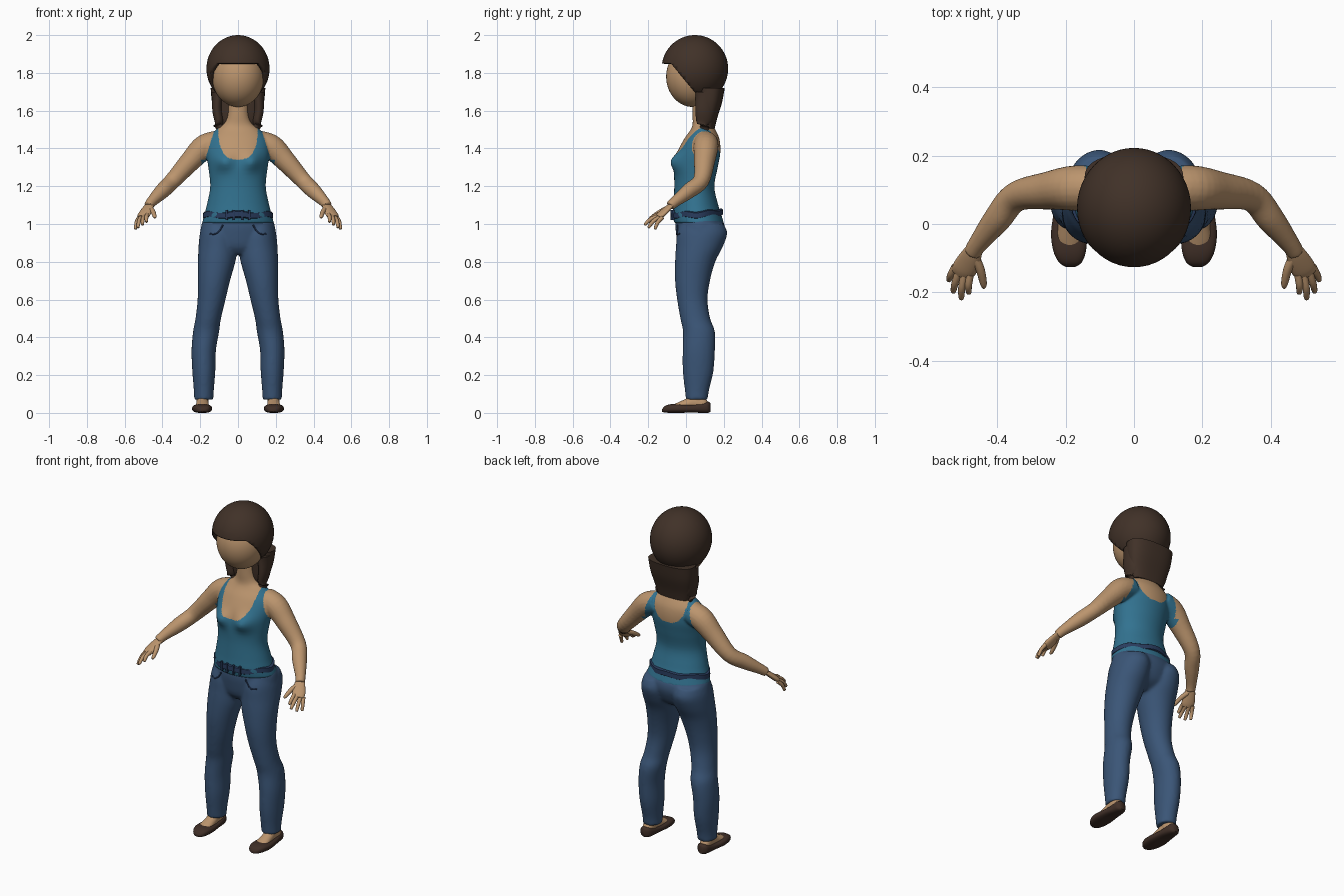
import bpy, bmesh, math
from mathutils import Vector

if "Cube" in bpy.data.objects:
    bpy.data.objects.remove(bpy.data.objects["Cube"])


def material(name, r, g, b):
    m = bpy.data.materials.new(name)
    m.use_nodes = True
    m.diffuse_color = (r, g, b, 1)
    bsdf = m.node_tree.nodes["Principled BSDF"]
    bsdf.inputs["Base Color"].default_value = (r, g, b, 1)
    bsdf.inputs["Roughness"].default_value = 0.8
    return m


SKIN = material("skin", 0.50, 0.30, 0.155)
HAIR = material("dark brown hair", 0.052, 0.031, 0.021)
SHOE = material("brown leather", 0.05, 0.028, 0.02)
SHIRT = material("teal cotton", 0.032, 0.17, 0.28)
DENIM = material("blue denim", 0.043, 0.092, 0.185)
BELT = material("dark blue trim", 0.022, 0.045, 0.11)


def spline_rows(rows, n=5):
    """Catmull-Rom interpolation between rows of numbers."""
    out, last = [], len(rows) - 1
    for i in range(last):
        quad = [rows[max(i - 1, 0)], rows[i], rows[i + 1], rows[min(i + 2, last)]]
        for s in range(n):
            t = s / n
            out.append([q + 0.5 * t * (r - p + t * (2 * p - 5 * q + 4 * r - w + t * (3 * (q - r) + w - p)))
                        for p, q, r, w in zip(*quad)])
    return out + [list(rows[last])]


def skin_rings(bm, rings):
    """Bridge rings of points into a closed skin."""
    loops = [[bm.verts.new(p) for p in ring] for ring in rings]
    n = len(loops[0])
    for a, b in zip(loops, loops[1:]):
        for i in range(n):
            j = (i + 1) % n
            bm.faces.new((a[i], a[j], b[j], b[i]))
    bm.faces.new(loops[0][::-1])
    bm.faces.new(loops[-1])


def loft(bm, rows, axis="z", sides=40, power=1.0):
    """Rows: position on axis, x min, x max, depth min, depth max."""
    rings = []
    for h, x0, x1, d0, d1 in spline_rows(rows):
        ring = []
        for k in range(sides):
            c, s = math.cos(math.tau * k / sides), math.sin(math.tau * k / sides)
            c, s = (math.copysign(abs(q) ** power, q) for q in (c, s))
            x, d = (x0 + x1 + (x1 - x0) * c) / 2, (d0 + d1 + (d1 - d0) * s) / 2
            ring.append((x, d, h) if axis == "z" else (x, h, d))
        rings.append(ring)
    skin_rings(bm, rings)


def tube(bm, rows, flat=1.0, sides=20):
    """Rows: x, y, z, radius along a path; flat squashes the upright radius."""
    pts = spline_rows(rows)
    rings = []
    for i, (x, y, z, r) in enumerate(pts):
        t = Vector(pts[min(i + 1, len(pts) - 1)][:3]) - Vector(pts[max(i - 1, 0)][:3])
        u = t.cross(Vector((0, 0, 1))).normalized()
        v = t.cross(u).normalized() * flat
        angles = [math.tau * k / sides for k in range(sides)]
        rings.append([Vector((x, y, z)) + r * (u * math.cos(a) + v * math.sin(a)) for a in angles])
    skin_rings(bm, rings)


def ellipsoid(bm, centre, radii):
    made = bmesh.ops.create_uvsphere(bm, u_segments=48, v_segments=32, radius=1)["verts"]
    bmesh.ops.scale(bm, vec=radii, verts=made)
    bmesh.ops.translate(bm, vec=centre, verts=made)


def mirror(bm):
    copy = bmesh.ops.duplicate(bm, geom=bm.verts[:] + bm.edges[:] + bm.faces[:])["geom"]
    verts = [g for g in copy if isinstance(g, bmesh.types.BMVert)]
    bmesh.ops.scale(bm, vec=(-1, 1, 1), verts=verts)


def finish(name, bm, *mats, voxel=0):
    bmesh.ops.recalc_face_normals(bm, faces=bm.faces[:])
    ob = bpy.data.objects.new(name, bpy.data.meshes.new(name))
    bm.to_mesh(ob.data)
    bm.free()
    bpy.context.collection.objects.link(ob)
    if voxel:
        # fuse overlapping volumes into one soft surface
        rm = ob.modifiers.new("fuse", "REMESH")
        rm.mode, rm.voxel_size = "VOXEL", voxel
        sm = ob.modifiers.new("soften", "SMOOTH")
        sm.factor, sm.iterations = 0.5, 5
        bpy.context.view_layer.update()
        fused = bpy.data.meshes.new_from_object(ob.evaluated_get(bpy.context.evaluated_depsgraph_get()))
        ob.modifiers.clear()
        ob.data = fused
    ob.data.materials.clear()
    for m in mats:
        ob.data.materials.append(m)
    bpy.ops.object.select_all(action="DESELECT")
    ob.select_set(True)
    bpy.context.view_layer.objects.active = ob
    bpy.ops.object.shade_smooth_by_angle(angle=math.radians(50))
    return ob


# Face
bm = bmesh.new()
ellipsoid(bm, (0, 0.035, 1.78), (0.137, 0.14, 0.16))
finish("face", bm, SKIN)

# Hair cap, cut away below the fringe and along the sloping sides
bm = bmesh.new()
ellipsoid(bm, (0, 0.047, 1.822), (0.167, 0.176, 0.178))
fringe, slope = Vector((0, -0.08, 1.85)), Vector((0, 1.2, 1))
for normal in (Vector((0, 0, 1)), slope):
    bmesh.ops.bisect_plane(bm, geom=bm.verts[:] + bm.edges[:] + bm.faces[:], plane_co=fringe, plane_no=normal)
cut = []
for f in bm.faces:
    p = f.calc_center_median() - fringe
    if p.z < 0 and p.dot(slope) < 0 and f.calc_center_median().y < 0.06:
        cut.append(f)
bmesh.ops.delete(bm, geom=cut, context="FACES")
cap = finish("hair_cap", bm, HAIR)
cap.modifiers.new("thickness", "SOLIDIFY").thickness = 0.02

# Hair hanging behind the neck with a lock on each side
bm = bmesh.new()
tube(bm, [(0.112, 0.10, 1.70, 0.05), (0.108, 0.10, 1.60, 0.05),
          (0.095, 0.098, 1.53, 0.042), (0.098, 0.095, 1.49, 0.02)], flat=0.55)
mirror(bm)
loft(bm, [(1.72, -0.145, 0.145, 0.06, 0.205), (1.64, -0.137, 0.137, 0.06, 0.19),
          (1.56, -0.118, 0.118, 0.065, 0.165), (1.505, -0.1, 0.1, 0.08, 0.152)], power=0.8)
finish("hair_back", bm, HAIR)

# Torso, neck and arms fused, then coloured as skin and tank top
bm = bmesh.new()
loft(bm, [(1.005, -0.19, 0.19, -0.062, 0.20), (1.05, -0.178, 0.178, -0.07, 0.187),
          (1.11, -0.163, 0.163, -0.066, 0.168), (1.20, -0.147, 0.147, -0.062, 0.15),
          (1.30, -0.157, 0.157, -0.062, 0.168), (1.38, -0.168, 0.168, -0.045, 0.182),
          (1.45, -0.158, 0.158, -0.01, 0.177), (1.50, -0.115, 0.115, 0.025, 0.155),
          (1.53, -0.075, 0.075, 0.035, 0.135), (1.58, -0.056, 0.056, 0.035, 0.125),
          (1.68, -0.052, 0.052, 0.035, 0.12)], sides=64)
for v in bm.verts:
    if v.co.y < 0.05:
        v.co.y -= 0.036 * math.exp(-((abs(v.co.x) - 0.075) / 0.048) ** 2 - ((v.co.z - 1.33) / 0.045) ** 2)
for side in (1, -1):
    tube(bm, [(side * x, y, z, r) for x, y, z, r in (
        (0.11, 0.105, 1.43, 0.065), (0.18, 0.105, 1.405, 0.066), (0.25, 0.098, 1.335, 0.056),
        (0.345, 0.08, 1.23, 0.044), (0.40, 0.015, 1.175, 0.041),
        (0.455, -0.055, 1.12, 0.029), (0.474, -0.085, 1.095, 0.026))])
body = finish("upper_body", bm, SKIN, SHIRT, voxel=0.006)


def on_shirt(p):
    x = abs(p.x)
    if p.z < 1.34:
        return x < 0.195
    floor = 1.34 if p.y < 0.08 else 1.37
    neckline = (x / 0.104) ** 2.5 + (max(1.5 - p.z, 0) / (1.5 - floor)) ** 2.5 < 1
    return p.z < 1.52 and not neckline and x < 0.174 - 0.31 * (p.z - 1.34)


for poly in body.data.polygons:
    poly.material_index = int(on_shirt(poly.center))

# Hands: flat palm and five spread fingers
bm = bmesh.new()
tube(bm, [(0.466, -0.072, 1.105, 0.024), (0.48, -0.10, 1.08, 0.032),
          (0.497, -0.132, 1.05, 0.036), (0.505, -0.148, 1.035, 0.03)], flat=0.45)
for base, tip in (((0.48, -0.148, 1.05), (0.484, -0.203, 1.01)),
                  ((0.497, -0.147, 1.042), (0.506, -0.22, 0.995)),
                  ((0.512, -0.137, 1.038), (0.53, -0.2, 0.98)),
                  ((0.524, -0.125, 1.035), (0.543, -0.165, 0.972))):
    a, b = Vector(base), Vector(tip)
    mid = (a + b) / 2 + Vector((0.003, -0.004, 0.006))
    tube(bm, [(*a, 0.011), (*mid, 0.0105), (*b.lerp(mid, 0.12), 0.008), (*b, 0.003)], sides=12)
tube(bm, [(0.467, -0.095, 1.085, 0.014), (0.45, -0.135, 1.065, 0.013),
          (0.441, -0.175, 1.04, 0.01), (0.44, -0.188, 1.032, 0.004)], sides=12)
mirror(bm)
finish("hands", bm, SKIN)

# Jeans: two legs fused with the pelvis
bm = bmesh.new()
loft(bm, [(0.07, 0.13, 0.233, 0.0, 0.115), (0.12, 0.128, 0.234, -0.006, 0.122),
          (0.22, 0.12, 0.242, -0.017, 0.145), (0.33, 0.117, 0.246, -0.018, 0.153),
          (0.43, 0.1, 0.238, -0.016, 0.153), (0.50, 0.09, 0.225, -0.03, 0.128),
          (0.60, 0.066, 0.214, -0.047, 0.114), (0.70, 0.042, 0.212, -0.058, 0.127),
          (0.80, 0.014, 0.212, -0.058, 0.155), (0.88, 0.002, 0.209, -0.053, 0.195),
          (0.95, 0.002, 0.202, -0.048, 0.218), (1.0, 0.015, 0.188, -0.03, 0.20)])
mirror(bm)
loft(bm, [(0.84, -0.12, 0.12, -0.01, 0.11), (0.88, -0.18, 0.18, -0.04, 0.17),
          (0.95, -0.198, 0.198, -0.053, 0.203), (1.0, -0.193, 0.193, -0.056, 0.203),
          (1.03, -0.178, 0.178, -0.05, 0.185)])
jeans = finish("jeans", bm, DENIM, voxel=0.009)

# Pocket seams laid on the denim
bm = bmesh.new()
seam = []
for x, z in ((0.085, 0.995), (0.1, 0.965), (0.13, 0.95), (0.17, 0.955)):
    hit = jeans.closest_point_on_mesh(Vector((x, -0.06, z)))[1]
    seam.append((*hit, 0.004))
tube(bm, seam, sides=8)
mirror(bm)
finish("pocket_seams", bm, BELT)

# Waistband that dips in and out of the shirt folds
bm = bmesh.new()
rings = []
for z, grow in ((1.03, -0.004), (1.035, 0.004), (1.062, 0.003), (1.067, -0.005)):
    ring = []
    for k in range(96):
        a = math.tau * k / 96
        g = grow + 0.004 * math.cos(4 * a)
        lift = 0.012 * max(math.sin(a), 0) - 0.004 * math.cos(6 * a)
        ring.append(((0.177 + g) * math.cos(a), 0.0585 + (0.129 + g) * math.sin(a), z + lift))
    rings.append(ring)
skin_rings(bm, rings)
finish("waistband", bm, BELT)

# Belt loops at the front
bm = bmesh.new()
for x in (-0.06, -0.022, 0.022, 0.06):
    y = 0.0585 - 0.136 * math.sqrt(1 - (x / 0.183) ** 2)
    loft(bm, [(1.022, x - 0.006, x + 0.006, y - 0.005, y + 0.01),
              (1.075, x - 0.006, x + 0.006, y - 0.005, y + 0.01)], sides=8, power=0.6)
finish("belt_loops", bm, BELT)

# Feet and ankles
bm = bmesh.new()
loft(bm, [(-0.085, 0.165, 0.208, 0.01, 0.036), (-0.05, 0.153, 0.225, 0.01, 0.052),
          (0.0, 0.155, 0.222, 0.01, 0.075), (0.04, 0.157, 0.22, 0.01, 0.098),
          (0.09, 0.16, 0.22, 0.01, 0.09), (0.115, 0.17, 0.21, 0.02, 0.06)], axis="y")
loft(bm, [(0.04, 0.157, 0.22, 0.02, 0.11), (0.09, 0.155, 0.22, 0.025, 0.1),
          (0.15, 0.155, 0.22, 0.025, 0.095)])
mirror(bm)
finish("feet", bm, SKIN)

# Flat slip-on shoes, low in the middle and cupped at the heel
bm = bmesh.new()
loft(bm, [(-0.126, 0.172, 0.2, 0.006, 0.02), (-0.112, 0.153, 0.22, 0.002, 0.036),
          (-0.08, 0.141, 0.236, 0.0, 0.046), (-0.03, 0.138, 0.243, 0.0, 0.046),
          (0.03, 0.145, 0.236, 0.002, 0.044), (0.08, 0.15, 0.228, 0.0, 0.052),
          (0.115, 0.158, 0.222, 0.0, 0.06), (0.13, 0.175, 0.206, 0.006, 0.05)], axis="y", power=0.75)
mirror(bm)
finish("shoes", bm, SHOE)
